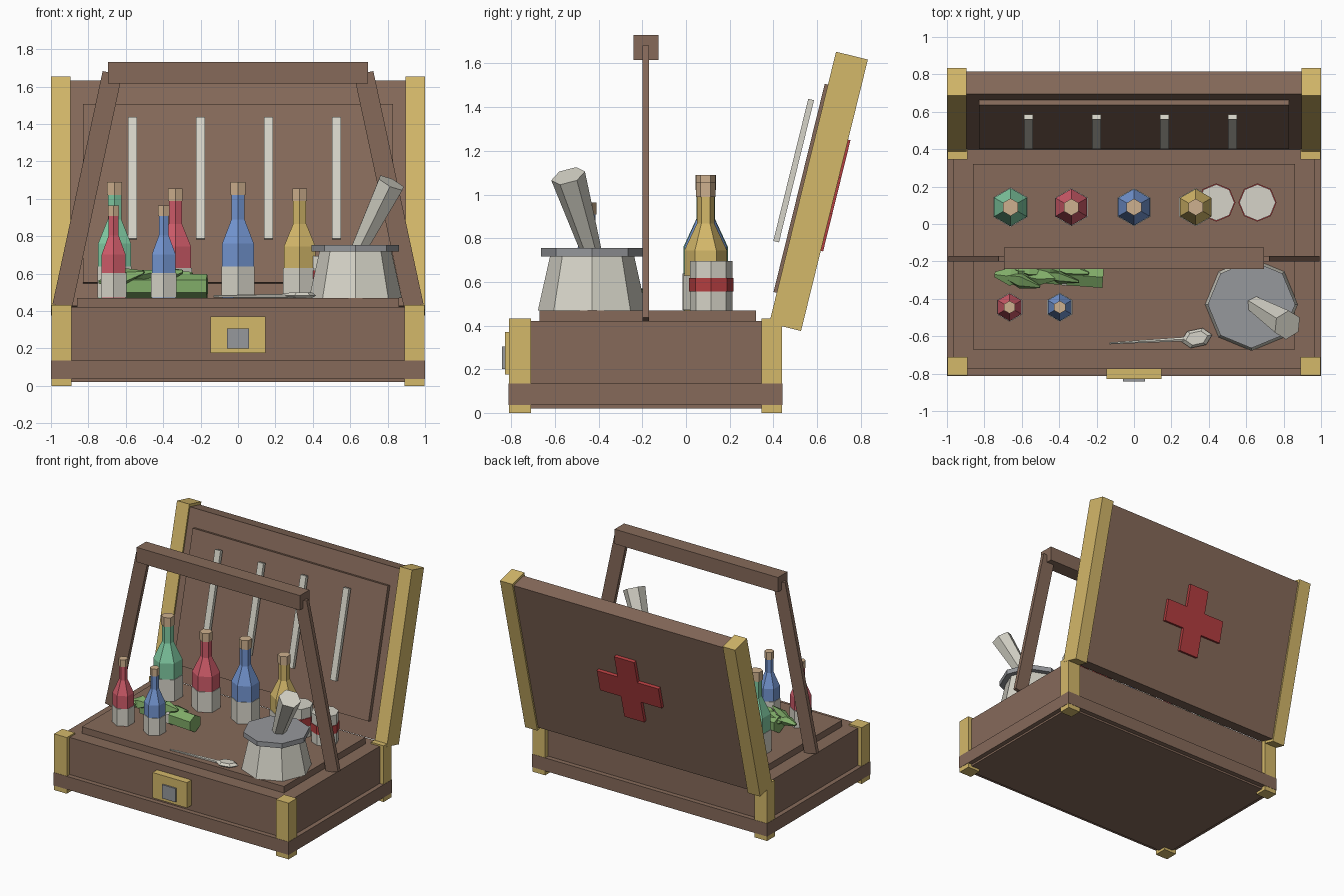
import bpy, bmesh, math, random
from mathutils import Matrix, Vector

if "Cube" in bpy.data.objects:
    bpy.data.objects.remove(bpy.data.objects["Cube"])

random.seed(4)

def material(name, r, g, b):
    lin = lambda c: ((c / 255 + 0.055) / 1.055) ** 2.4 if c > 10 else c / 255 / 12.92
    m = bpy.data.materials.new(name)
    m.diffuse_color = (lin(r), lin(g), lin(b), 1)
    m.use_nodes = True
    m.node_tree.nodes["Principled BSDF"].inputs["Base Color"].default_value = m.diffuse_color
    return m

WOOD = material("wood", 134, 106, 90)
BRASS = material("brass", 212, 184, 106)
BONE = material("bone", 214, 212, 200)
METAL = material("grey metal", 150, 152, 156)
RED = material("cross red", 180, 62, 64)
GREEN_GLASS = material("green glass", 128, 202, 162)
RED_GLASS = material("red glass", 208, 92, 106)
BLUE_GLASS = material("blue glass", 116, 150, 210)
HERB = material("herb green", 128, 172, 104)
CORK = material("cork", 206, 176, 142)

def finish(name, bm, mat, matrix=None):
    if matrix:
        bm.transform(matrix)
    bmesh.ops.recalc_face_normals(bm, faces=bm.faces)
    mesh = bpy.data.meshes.new(name)
    bm.to_mesh(mesh)
    bm.free()
    mesh.materials.append(mat)
    ob = bpy.data.objects.new(name, mesh)
    bpy.context.collection.objects.link(ob)
    return ob

def box(name, mat, x, y, z, matrix=None):
    """Box from (low, high) ranges, optionally placed by a matrix."""
    bm = bmesh.new()
    bmesh.ops.create_cube(bm, size=1)
    for v in bm.verts:
        v.co = [r[0] if c < 0 else r[1] for c, r in zip(v.co, (x, y, z))]
    return finish(name, bm, mat, matrix)

def lathe(name, mat, profile, sides, matrix):
    """Low-poly turned shape; profile is (radius, height), a vertex on +y."""
    bm = bmesh.new()
    rings = []
    for r, z in profile:
        rings.append([bm.verts.new((r * math.sin(2 * math.pi * i / sides),
                                    r * math.cos(2 * math.pi * i / sides), z))
                      for i in range(sides)])
    for a, b in zip(rings, rings[1:]):
        for i in range(sides):
            j = (i + 1) % sides
            bm.faces.new((a[i], a[j], b[j], b[i]))
    bm.faces.new(rings[0])
    bm.faces.new(rings[-1])
    return finish(name, bm, mat, matrix)

def at(x, y, z):
    return Matrix.Translation((x, y, z))

def along(p, q):
    """Matrix taking local z from p towards q, and the length."""
    p, q = Vector(p), Vector(q)
    d = q - p
    return Matrix.Translation(p) @ d.to_track_quat('Z', 'Y').to_matrix().to_4x4(), d.length

TOP = 0.47  # tray surface

# Case body, base band and raised tray
box("case_body", WOOD, (-.965, .965), (-.775, .405), (.02, .42))
box("base_band", WOOD, (-1.0, 1.0), (-.812, .442), (.035, .135))
box("tray", WOOD, (-.86, .86), (-.67, .32), (.40, TOP))

# Brass corners of the case
for sx in (-1, 1):
    for y in ((-.81, -.71), (.345, .44)):
        box("case_corner", BRASS, sorted((sx * .89, sx * .998)), y, (0, .432))

# Latch
box("latch_plate", BRASS, (-.147, .147), (-.83, -.77), (.175, .37))
box("latch_clasp", METAL, (-.058, .058), (-.842, -.82), (.20, .305))

# Open lid, built upright and tilted back
LID = at(0, .607, 1.0145) @ Matrix.Rotation(math.radians(-13.83), 4, 'X')
box("lid", WOOD, (-.965, .965), (-.062, .062), (-.62, .62), LID)
for sx in (-1, 1):
    box("lid_corner", BRASS, sorted((sx * .895, sx * 1.0)), (-.075, .075), (-.64, .64), LID)
box("lid_panel", WOOD, (-.83, .83), (-.09, -.05), (-.497, .485), LID)
for x in (-.565, -.2, .163, .527):
    box("lid_strip", BONE, (x - .024, x + .024), (-.147, -.12), (-.27, .40), LID)

# Cross on the back of the lid, one outline extruded
bm = bmesh.new()
a, b = .085, .262
outline = [(a, a), (a, b), (-a, b), (-a, a), (-b, a), (-b, -a),
           (-a, -a), (-a, -b), (a, -b), (a, -a), (b, -a), (b, a)]
face = bm.faces.new([bm.verts.new((x, .055, z)) for x, z in outline])
ext = bmesh.ops.extrude_face_region(bm, geom=[face])
for v in ext["geom"]:
    if isinstance(v, bmesh.types.BMVert):
        v.co.y = .086
finish("red_cross", bm, RED, LID)

# Carrying handle: bar and two slanted legs
box("handle_bar", WOOD, (-.695, .695), (-.24, -.125), (1.617, 1.73))
for sx in (-1, 1):
    m = at(sx * .94, -.185, .425) @ Matrix.Rotation(sx * -math.atan2(.27, 1.255), 4, 'Y')
    box("handle_leg", WOOD, (-.053, .053), (-.015, .015), (0, 1.275), m)

# Bottles with label and cork
def bottle(x, y, glass, height, r):
    s = height / .62
    m = at(x, y, TOP)
    lathe("bottle", glass, [(r, 0), (r, .29 * s), (r * .41, .42 * s), (r * .41, .56 * s)], 6, m)
    lathe("bottle_label", BONE, [(r + .004, .002), (r + .004, .168 * s)], 6, m)
    lathe("bottle_cork", CORK, [(r * .46, .55 * s), (r * .46, height)], 6, m)

bottle(-.66, .09, GREEN_GLASS, .62, .102)
bottle(-.335, .09, RED_GLASS, .585, .098)
bottle(0, .09, BLUE_GLASS, .62, .098)
bottle(.33, .09, BRASS, .585, .098)
bottle(-.665, -.445, RED_GLASS, .494, .074)
bottle(-.397, -.445, BLUE_GLASS, .494, .074)

# Bandage rolls with a red band
for x in (.44, .66):
    lathe("bandage_roll", BONE, [(.097, 0), (.097, .225)], 8, at(x, .115, TOP))
    lathe("bandage_band", RED, [(.102, .085), (.102, .147)], 8, at(x, .115, TOP))

# Mortar and pestle
M = at(.628, -.43, TOP)
lathe("mortar", BONE, [(.248, 0), (.19, .26)], 8, M)
lathe("mortar_rim", METAL, [(.234, .247), (.234, .284)], 8, M)
m, length = along((.62, -.415, .68), (.82, -.54, 1.085))
lathe("pestle", BONE, [(.042, 0), (.08, length)], 6, m)

# Spoon lying on the tray
m, length = along((-.13, -.638, TOP + .008), (.28, -.615, TOP + .01))
lathe("spoon_handle", BONE, [(.006, 0), (.013, length)], 6, m)
m = at(.335, -.61, TOP + .008) @ Matrix.Rotation(math.radians(12), 4, 'Z') @ Matrix.Diagonal((1, .62, 1, 1)) \
    @ Matrix.Rotation(math.pi / 2, 4, 'Z')
lathe("spoon_bowl", BONE, [(.055, -.012), (.085, .005), (.06, .022)], 6, m)

# Herb bundle: stem, tie and overlapping leaves
m, length = along((-.62, -.25, TOP + .062), (-.165, -.285, TOP + .062))
lathe("herb_stem", HERB, [(.066, 0), (.066, length)], 6, m)
lathe("herb_tie", BONE, [(.07, .24), (.07, .265)], 6, m)
for i in range(7):
    x = -.745 + .052 * i
    y = -.25 + random.uniform(-.035, .03)
    m, length = along((x, y, TOP + .10 + random.uniform(-.02, .02)),
                      (x + .19, y - random.uniform(0, .06), TOP + .12 + random.uniform(-.03, .03)))
    m = m @ Matrix.Rotation(i * .9, 4, 'Z') @ Matrix.Diagonal((1, .65, 1, 1))
    lathe("herb_leaf", HERB, [(.015, 0), (.052, length * .45), (.01, length)], 5, m)
